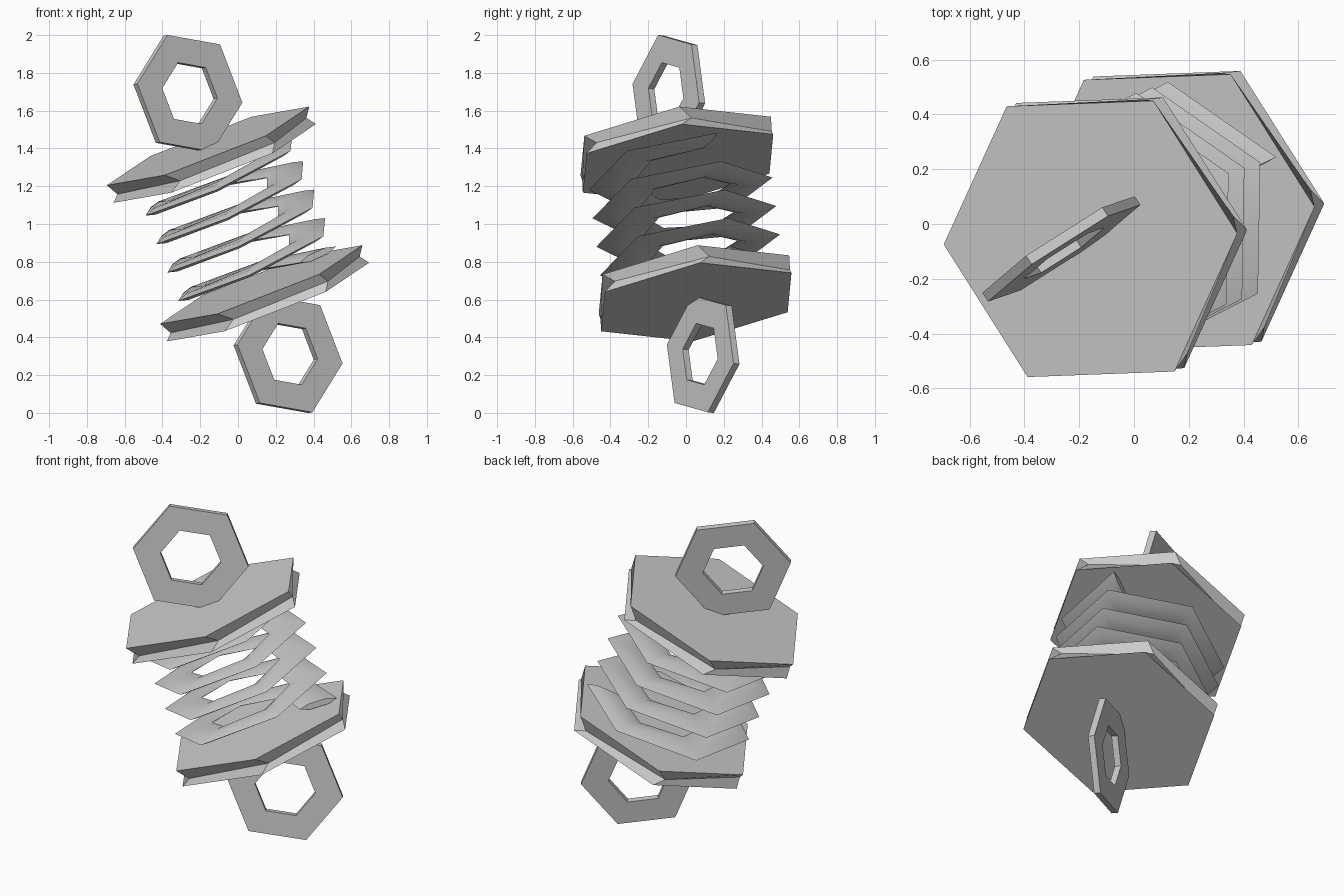
import bpy, bmesh
from math import sin, cos, pi, radians
from mathutils import Vector, Matrix

if "Cube" in bpy.data.objects:
    bpy.data.objects.remove(bpy.data.objects["Cube"])

# Tilted frame shared by every part: local z runs along the spring axis
n = Vector((-0.356, -0.122, 0.927)).normalized()
e1 = Vector((0.93, 0.035, 0.362))
e1 = (e1 - n * e1.dot(n)).normalized()
e2 = n.cross(e1)
FRAME = Matrix.Translation((0, 0, 1)) @ Matrix((e1, e2, n)).transposed().to_4x4()


def loft(name, loops, local, caps=True, closed=False):
    """Skin a list of equal-length point loops."""
    bm = bmesh.new()
    rows = [[bm.verts.new(p) for p in loop] for loop in loops]
    pairs = list(zip(rows, rows[1:])) + ([(rows[-1], rows[0])] if closed else [])
    for a, b in pairs:
        for i in range(len(a)):
            j = (i + 1) % len(a)
            bm.faces.new((a[i], a[j], b[j], b[i]))
    if caps:
        bm.faces.new(rows[0])
        bm.faces.new(rows[-1])
    bmesh.ops.recalc_face_normals(bm, faces=bm.faces)
    me = bpy.data.meshes.new(name)
    bm.to_mesh(me)
    bm.free()
    ob = bpy.data.objects.new(name, me)
    bpy.context.collection.objects.link(ob)
    ob.matrix_world = FRAME @ local
    return ob


def hexagon(r, z, turn=0.0):
    return [(r * cos(i * pi / 3 + turn), r * sin(i * pi / 3 + turn), z) for i in range(6)]


for name, s in (("upper", 1), ("lower", -1)):
    # Hexagonal plate with a slightly twisted waist
    loft(name + "_plate",
         [hexagon(0.575, -0.05), hexagon(0.545, -0.008, radians(6)), hexagon(0.575, 0.05)],
         Matrix.Translation((0, 0, 0.396 * s)))
    # Hexagonal eye ring standing on the plate, one corner along the axis
    ring = Matrix.Translation((0, 0, 0.745 * s)) @ Matrix.Rotation(radians(31), 4, 'Z') \
        @ Matrix.Rotation(pi / 2, 4, 'X') @ Matrix.Rotation(pi / 2, 4, 'Z')
    h = 0.019
    loft(name + "_eye", [hexagon(0.333, -h), hexagon(0.333, h), hexagon(0.175, h), hexagon(0.175, -h)],
         ring, caps=False, closed=True)

# Flat-wire spring: four turns, six straight steps per turn
loops = []
for k in range(25):
    a = radians(23) + k * pi / 3
    z = -0.325 + 0.65 * k / 24
    section = []
    for i in range(6):
        r = 0.372 + 0.115 * cos(i * pi / 3)
        section.append((r * cos(a), r * sin(a), z + 0.02 * sin(i * pi / 3)))
    loops.append(section)
spring = loft("spring", loops, Matrix.Identity(4))
bpy.context.view_layer.objects.active = spring
spring.select_set(True)
bpy.ops.object.shade_smooth_by_angle(angle=radians(40))
